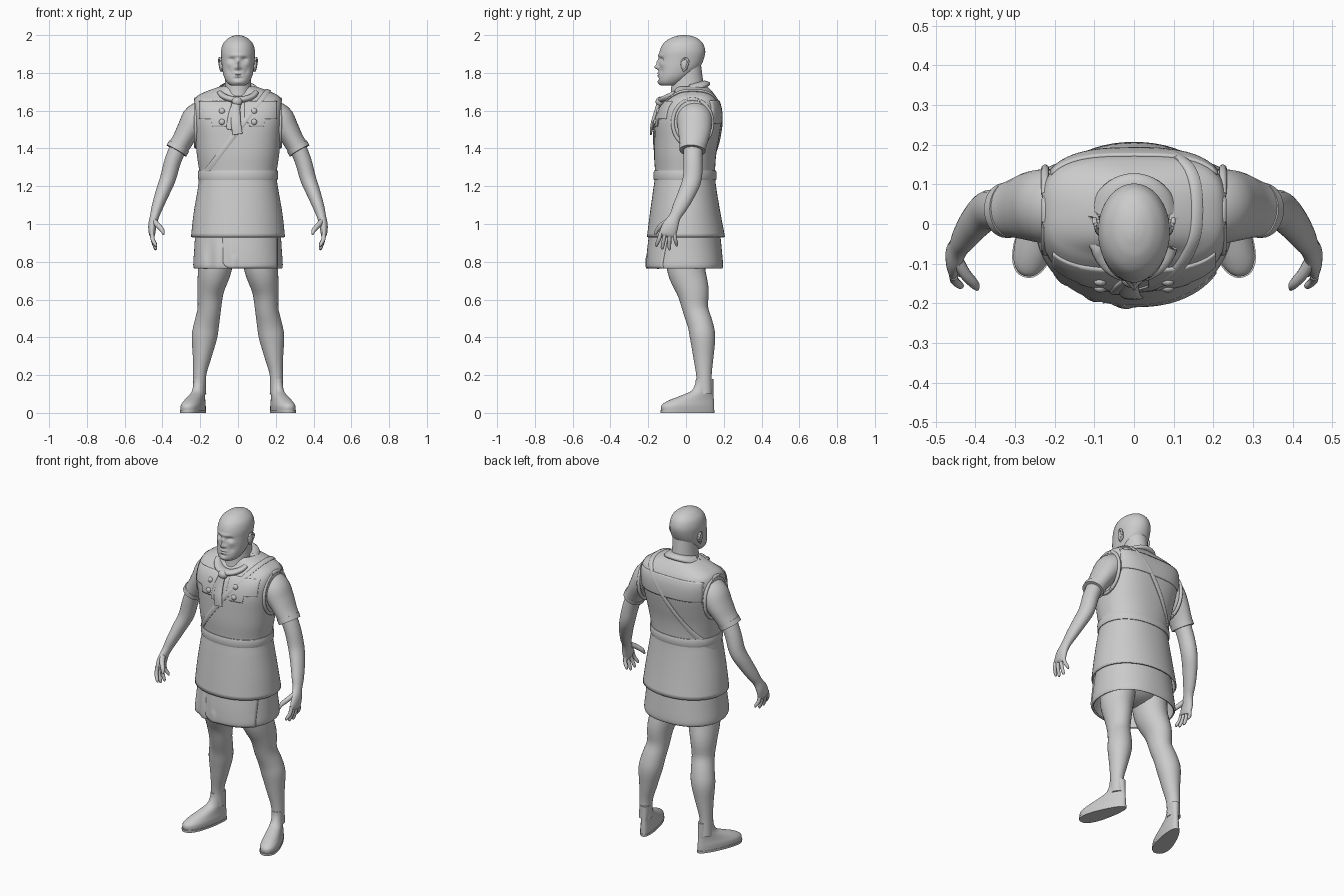
import bpy, bmesh, math
from mathutils import Vector
from mathutils.bvhtree import BVHTree

grey = bpy.data.materials.new("plain grey")
grey.diffuse_color = (0.6, 0.6, 0.6, 1)


def make(name, verts, faces, thick=0, angle=40):
    me = bpy.data.meshes.new(name)
    me.from_pydata([tuple(v) for v in verts], [], faces)
    bm = bmesh.new()
    bm.from_mesh(me)
    bmesh.ops.recalc_face_normals(bm, faces=bm.faces)
    bm.to_mesh(me)
    bm.free()
    me.materials.append(grey)
    ob = bpy.data.objects.new(name, me)
    bpy.context.collection.objects.link(ob)
    bpy.ops.object.select_all(action='DESELECT')
    ob.select_set(True)
    bpy.context.view_layer.objects.active = ob
    bpy.ops.object.shade_smooth_by_angle(angle=math.radians(angle))
    if thick:
        mod = ob.modifiers.new("thickness", 'SOLIDIFY')
        mod.thickness, mod.offset = thick, 0
    return ob


def skin(name, rings, caps=True, loop=False, **kw):
    n, m = len(rings[0]), len(rings)
    faces = [(i * n + j, i * n + (j + 1) % n, (i + 1) % m * n + (j + 1) % n, (i + 1) % m * n + j)
             for i in range(m if loop else m - 1) for j in range(n)]
    if caps and not loop:
        faces += [tuple(range(n)), tuple(range((m - 1) * n, m * n))]
    return make(name, [v for r in rings for v in r], faces, **kw)


def refine(rows, k):
    """Catmull-Rom interpolation between rows of numbers."""
    out = []
    for i in range(len(rows) - 1):
        a, b, c, d = (rows[min(max(i + o, 0), len(rows) - 1)] for o in (-1, 0, 1, 2))
        for s in range(k):
            t = s / k
            out.append([0.5 * (2 * q + (r - p) * t + (2 * p - 5 * q + 4 * r - u) * t * t
                               + (3 * q - p - 3 * r + u) * t ** 3) for p, q, r, u in zip(a, b, c, d)])
    return out + [list(rows[-1])]


def stack(rows, k=4, n=48):
    """Level rings from rows of (z, half width, front y, back y, squareness)."""
    rings = []
    for z, rx, yf, yb, e in refine(rows, k):
        ring = []
        for j in range(n):
            c, s = math.cos(math.tau * j / n), math.sin(math.tau * j / n)
            ring.append(Vector((rx * math.copysign(abs(c) ** (2 / e), c),
                                (yf + yb) / 2 + (yb - yf) / 2 * math.copysign(abs(s) ** (2 / e), s), z)))
        rings.append(ring)
    return rings


def tube(name, rows, side=1, k=4, n=24, loop=False, **kw):
    """Limb along rows of (x, y, z, sideways radius, depth radius)."""
    rows = refine(rows + rows[:1], k)[:-1] if loop else refine(rows, k)
    pts = [Vector(r[:3]) for r in rows]
    rings = []
    for i, r in enumerate(rows):
        if loop:
            t = pts[(i + 1) % len(pts)] - pts[i - 1]
        else:
            t = pts[min(i + 1, len(pts) - 1)] - pts[max(i - 1, 0)]
        t.normalize()
        ref = Vector((1, 0, 0)) if abs(t.y) > 0.9 else Vector((0, 1, 0))
        a = ref.cross(t).normalized()
        b = t.cross(a)
        ring = [pts[i] + a * r[3] * math.cos(math.tau * j / n) + b * r[4] * math.sin(math.tau * j / n)
                for j in range(n)]
        rings.append([Vector((side * v.x, v.y, v.z)) for v in ring])
    return skin(name, rings, loop=loop, **kw)


def ball(name, c, r, n=20):
    rows = [(c[2] + r[2] * math.sin(a), r[0] * math.cos(a), c[1] - r[1] * math.cos(a), c[1] + r[1] * math.cos(a), 2)
            for a in [math.radians(d) for d in range(-85, 86, 17)]]
    return skin(name, [[v + Vector((c[0], 0, 0)) for v in ring] for ring in stack(rows, 1, n)])


# tunic
tunic = skin("tunic", stack([
    (0.93, 0.245, -0.203, 0.203, 2.1), (1.05, 0.232, -0.188, 0.18, 2.1), (1.18, 0.21, -0.17, 0.158, 2.2),
    (1.26, 0.2, -0.16, 0.15, 2.2), (1.36, 0.213, -0.165, 0.155, 2.3), (1.45, 0.222, -0.163, 0.17, 2.5),
    (1.54, 0.23, -0.157, 0.183, 2.8), (1.61, 0.231, -0.134, 0.18, 3.1), (1.655, 0.226, -0.1, 0.165, 3.1),
    (1.68, 0.205, -0.075, 0.15, 2.8), (1.705, 0.15, -0.06, 0.13, 2.4), (1.725, 0.09, -0.05, 0.11, 2)],
    n=64), caps=False, thick=0.008)
tree = BVHTree.FromPolygons([v.co for v in tunic.data.vertices], [p.vertices for p in tunic.data.polygons])


def band(name, centre, along, width, off, n=96):
    """Raised band where a slanted plane cuts the tunic."""
    along, across = Vector(along).normalized(), Vector((0, 1, 0))
    normal = along.cross(across)
    rings = []
    for i in range(n):
        a = math.tau * i / n
        d = along * math.cos(a) + across * math.sin(a)
        ring = []
        for w, o in ((-1, -0.004), (-1, off * 0.7), (-0.6, off), (0.6, off), (1, off * 0.7), (1, -0.004)):
            p = Vector(centre) + normal * w * width
            hit = tree.ray_cast(p, d)[0]
            ring.append((hit or p + d * 0.2) + d * o)
        rings.append(ring)
    skin(name, rings, loop=True, angle=50)


band("belt", (0, 0, 1.258), (1, 0, 0), 0.024, 0.012)
band("shoulder_strap", (0, 0.03, 1.497), (0.6, 0, 0.79), 0.014, 0.012)


def patch(name, y, x0, x1, z1, low, off, target=tree, nx=32, nz=16):
    """Raised cloth panel laid on the body from the front or back."""
    verts, faces = [], []
    for i in range(nx + 1):
        x = x0 + (x1 - x0) * i / nx
        for j in range(nz + 1):
            z = low(x) + (z1 - low(x)) * j / nz
            hit, nor, _, _ = target.ray_cast(Vector((x, y, z)), Vector((0, -y, 0)))
            nor = nor if nor.y * y > 0 else -nor
            verts.append(hit + nor * off)
            if i and j:
                b = i * (nz + 1) + j
                faces.append((b, b - 1, b - nz - 2, b - nz - 1))
    make(name, verts, faces, thick=0.012)


# yoke, chest flaps and buttons
patch("back_yoke", 1, -0.205, 0.205, 1.65, lambda x: 1.53 + 0.02 * abs(x), 0.004)
for s in (-1, 1):
    patch("chest_flap", -1, s * 0.035, s * 0.2, 1.645,
          lambda x: 1.555 if abs(x) > 0.135 else 1.515 + 0.02 * (abs(x) < 0.06), 0.004)
    for z in (1.54, 1.597):
        p = tree.ray_cast(Vector((s * 0.085, -1, z)), Vector((0, 1, 0)))[0]
        ball("button", (p.x, p.y - 0.008, z), (0.016, 0.012, 0.016), 16)

# skirt with soft folds and a front wrap panel
rings = stack([(0.765, 0.228, -0.196, 0.188, 2.3), (0.785, 0.233, -0.2, 0.192, 2.3),
               (0.86, 0.228, -0.196, 0.186, 2.2), (0.96, 0.222, -0.184, 0.176, 2.1)], n=96)
for ring in rings:
    for v in ring:
        if v.y < 0:
            v.y += 0.006 * math.sin(v.x * 75) * min(1, (0.96 - v.z) / 0.12) * (v.x < -0.02)
skirt = skin("skirt", rings, caps=False, thick=0.008)
skirt_tree = BVHTree.FromPolygons([v.co for v in skirt.data.vertices], [p.vertices for p in skirt.data.polygons])
patch("skirt_wrap", -1, -0.08, 0.2, 0.94, lambda x: 0.768 + 0.025 * max(0, (-0.04 - x) / 0.04) ** 2,
      0.004, skirt_tree)
ball("hips", (0, 0, 0.92), (0.19, 0.14, 0.13), 32)

# head with sculpted face: bumps are (x, z, spread x, spread z, push)
rings = stack([(1.732, 0.025, -0.125, -0.06, 2), (1.737, 0.045, -0.138, -0.04, 2.1), (1.755, 0.062, -0.146, -0.01, 2.2),
               (1.785, 0.076, -0.146, 0.03, 2.2), (1.825, 0.084, -0.143, 0.07, 2.2), (1.87, 0.088, -0.142, 0.093, 2.1),
               (1.915, 0.09, -0.139, 0.102, 2), (1.955, 0.079, -0.12, 0.09, 2), (1.982, 0.054, -0.086, 0.063, 2),
               (1.995, 0.028, -0.05, 0.03, 2), (2.0, 0.006, -0.025, 0, 2)], k=7, n=96)
bumps = [(0, 1.83, 0.011, 0.012, -0.024), (0, 1.855, 0.008, 0.018, -0.014), (0, 1.893, 0.04, 0.008, -0.007),
         (0, 1.798, 0.02, 0.005, -0.008), (0, 1.784, 0.018, 0.005, -0.007), (0, 1.791, 0.022, 0.002, 0.006),
         (0, 1.77, 0.02, 0.005, 0.005), (0, 1.75, 0.02, 0.01, -0.005)]
for s in (-1, 1):
    bumps += [(s * 0.034, 1.871, 0.014, 0.009, 0.017), (s * 0.034, 1.868, 0.008, 0.004, -0.006),
              (s * 0.016, 1.826, 0.006, 0.006, -0.008), (s * 0.05, 1.845, 0.014, 0.01, -0.004),
              (s * 0.045, 1.81, 0.012, 0.015, 0.005)]
for ring in rings:
    for v in ring:
        if v.y < -0.02:
            v.y += sum(a * math.exp(-((v.x - x) / sx) ** 2 - ((v.z - z) / sz) ** 2) for x, z, sx, sz, a in bumps)
skin("head", rings, angle=80)
skin("neck", stack([(1.64, 0.09, -0.09, 0.11, 2), (1.7, 0.074, -0.08, 0.1, 2),
                    (1.76, 0.068, -0.075, 0.09, 2), (1.84, 0.066, -0.06, 0.08, 2)]))
for s in (-1, 1):
    ball("ear", (s * 0.088, -0.008, 1.845), (0.012, 0.02, 0.034))
    tube("ear_rim", [(0.09, -0.022, 1.862, 0.005, 0.005), (0.097, -0.005, 1.878, 0.006, 0.006),
                     (0.099, 0.012, 1.86, 0.006, 0.006), (0.094, 0, 1.825, 0.005, 0.005),
                     (0.088, -0.015, 1.81, 0.006, 0.006)], s, n=10)

# neckerchief
tube("neckerchief", [(0.094 * math.cos(a), -0.01 + 0.108 * math.sin(a), 1.70 + 0.042 * math.sin(a), 0.017, 0.03)
                     for a in [math.tau * i / 16 for i in range(16)]], k=3, n=16, loop=True)
ball("neckerchief_knot", (-0.005, -0.137, 1.648), (0.028, 0.024, 0.026))
tube("neckerchief_tail", [(-0.005, -0.14, 1.65, 0.018, 0.012), (-0.012, -0.16, 1.59, 0.024, 0.01),
                          (-0.01, -0.178, 1.53, 0.026, 0.009), (-0.002, -0.186, 1.475, 0.026, 0.005)])
tube("neckerchief_tail", [(-0.01, -0.138, 1.65, 0.016, 0.01), (-0.028, -0.155, 1.59, 0.02, 0.01),
                          (-0.036, -0.168, 1.54, 0.022, 0.008), (-0.042, -0.174, 1.50, 0.02, 0.005)])

for s in (-1, 1):
    # armhole edge, sleeve, cuff
    tube("armhole_edge", [(0.224, 0.035 + 0.105 * math.cos(a), 1.535 + 0.125 * math.sin(a), 0.01, 0.01)
                          for a in [math.tau * i / 16 for i in range(16)]], s, k=3, n=10, loop=True)
    tube("sleeve", [(0.15, 0.045, 1.59, 0.075, 0.09), (0.215, 0.045, 1.555, 0.082, 0.094),
                    (0.258, 0.045, 1.5, 0.066, 0.088), (0.295, 0.04, 1.44, 0.056, 0.076),
                    (0.324, 0.035, 1.392, 0.057, 0.067)], s, n=32)
    tube("sleeve_cuff", [(0.312, 0.036, 1.412, 0.06, 0.071), (0.326, 0.034, 1.388, 0.06, 0.069)], s, n=32)
    # arm and hand
    tube("arm", [(0.30, 0.037, 1.44, 0.046, 0.05), (0.343, 0.037, 1.34, 0.044, 0.05), (0.371, 0.033, 1.24, 0.042, 0.05),
                 (0.4, 0.005, 1.165, 0.037, 0.046), (0.427, -0.032, 1.09, 0.03, 0.039),
                 (0.442, -0.058, 1.04, 0.024, 0.031), (0.453, -0.08, 0.995, 0.022, 0.041),
                 (0.455, -0.095, 0.955, 0.018, 0.045), (0.453, -0.1, 0.937, 0.012, 0.042)], s)
    for i, (tip, z) in enumerate([(-0.155, 0.88), (-0.125, 0.865), (-0.088, 0.862), (-0.05, 0.882)]):
        y = -0.131 + 0.022 * i
        tube("finger", [(0.455, y, 0.96, 0.011, 0.011), (0.452, (y + tip) / 2, 0.92, 0.011, 0.01),
                        (0.438, tip, z + 0.012, 0.009, 0.009), (0.434, tip, z, 0.004, 0.004)], s, n=12)
    tube("thumb", [(0.448, -0.085, 1.02, 0.014, 0.016), (0.426, -0.125, 0.995, 0.014, 0.015),
                   (0.402, -0.152, 0.968, 0.012, 0.012), (0.395, -0.163, 0.945, 0.005, 0.006)], s, n=12)
    # leg
    tube("leg", [(0.105, 0, 0.93, 0.095, 0.11), (0.122, 0, 0.77, 0.09, 0.102), (0.145, 0.035, 0.65, 0.071, 0.086),
                 (0.152, 0.05, 0.55, 0.062, 0.068), (0.166, 0.075, 0.47, 0.066, 0.067),
                 (0.178, 0.088, 0.4, 0.067, 0.067), (0.19, 0.092, 0.3, 0.05, 0.054),
                 (0.203, 0.095, 0.2, 0.035, 0.041), (0.204, 0.098, 0.1, 0.036, 0.04)], s, n=32)
    # shoe and sole, turned outward
    shoe = [(0.012, 0.05, -0.238, 0.053, 2.3), (0.04, 0.051, -0.238, 0.053, 2.2), (0.065, 0.046, -0.2, 0.052, 2.1),
            (0.09, 0.042, -0.135, 0.05, 2), (0.115, 0.04, -0.075, 0.049, 2), (0.15, 0.04, -0.052, 0.048, 2),
            (0.18, 0.041, -0.047, 0.048, 2)]
    sole = [(0, 0.052, -0.243, 0.055, 2.3), (0.014, 0.053, -0.244, 0.056, 2.3)]
    turn = math.radians(18)
    for name, rows in (("shoe", shoe), ("sole", sole)):
        rings = stack(rows, 4, 40)
        for ring in rings:
            for v in ring:
                x = v.x * (0.95 + 0.2 * min(1, max(-1, (-v.y - 0.1) / 0.12)))
                v.x, v.y = (s * (0.202 + x * math.cos(turn) - v.y * math.sin(turn)),
                            0.098 + x * math.sin(turn) + v.y * math.cos(turn))
        skin(name, rings)
